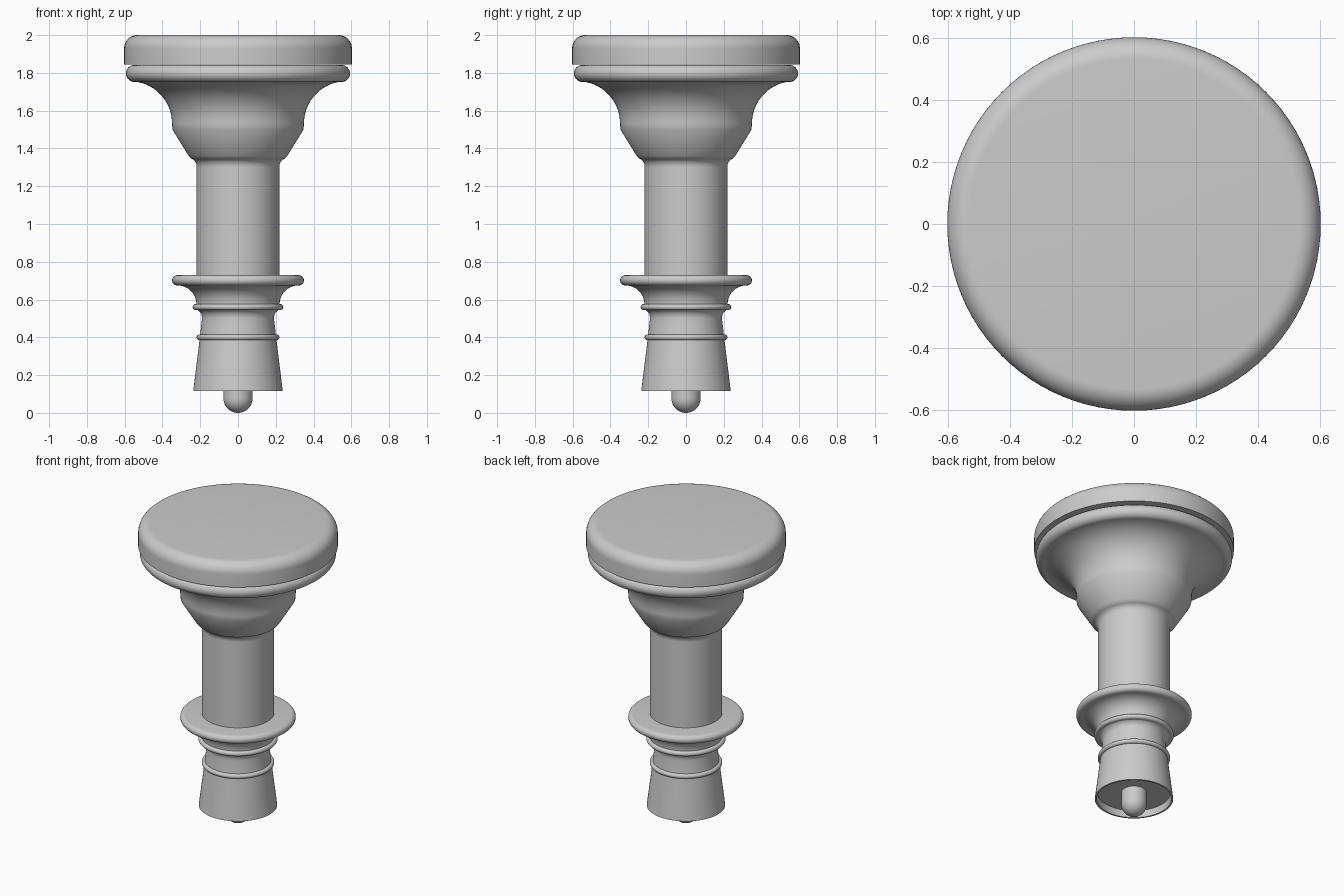
import bpy, bmesh
from math import cos, sin, radians, pi

default = bpy.data.objects.get("Cube")
if default:
    bpy.data.objects.remove(default, do_unlink=True)

grey = bpy.data.materials.new("light_grey")
grey.use_nodes = True
colour = (0.6, 0.6, 0.6, 1)
grey.diffuse_color = colour
grey.node_tree.nodes["Principled BSDF"].inputs["Base Color"].default_value = colour


def arc(r, z, rr, rz, start, end, steps=10):
    """Elliptical arc in the radius/height plane, angles in degrees."""
    angles = [radians(start + (end - start) * i / steps) for i in range(steps + 1)]
    return [(r + rr * cos(a), z + rz * sin(a)) for a in angles]


def lathe(name, profile, segments=96):
    """Spin a closed radius/height profile about the vertical axis."""
    bm = bmesh.new()
    verts = [bm.verts.new((r, 0, z)) for r, z in profile]
    edges = [bm.edges.new(pair) for pair in zip(verts, verts[1:])]
    bmesh.ops.spin(bm, geom=verts + edges, cent=(0, 0, 0), axis=(0, 0, 1),
                   angle=2 * pi, steps=segments, use_merge=True)
    bmesh.ops.remove_doubles(bm, verts=bm.verts, dist=0.00005)
    bmesh.ops.recalc_face_normals(bm, faces=bm.faces)
    mesh = bpy.data.meshes.new(name)
    bm.to_mesh(mesh)
    bm.free()
    mesh.materials.append(grey)
    obj = bpy.data.objects.new(name, mesh)
    bpy.context.collection.objects.link(obj)
    bpy.ops.object.select_all(action='DESELECT')
    obj.select_set(True)
    bpy.context.view_layer.objects.active = obj
    bpy.ops.object.shade_smooth_by_angle(angle=radians(28))
    return obj


# Top disc with a rounded upper edge
lathe("top_cap", [(0, 1.845), (0.603, 1.845)]
      + arc(0.533, 1.93, 0.07, 0.07, 0, 90) + [(0, 2)])

# Rounded ring under the cap
lathe("head_ring", [(0, 1.752), (0.53, 1.752)]
      + arc(0.548, 1.797, 0.045, 0.045, -90, 90, 16) + [(0, 1.842)])

# Head: small fillet, cone, then a concave flare up to the ring
lathe("flared_head", [(0, 1.3)]
      + arc(0.265, 1.305, 0.046, 0.045, 180, 110, 6)
      + [(0.262, 1.362), (0.347, 1.5)]
      + arc(0.57, 1.53, 0.221, 0.225, 180, 97, 16) + [(0, 1.755)])

# Straight shaft
lathe("shaft", [(0, 0.7), (0.219, 0.7), (0.219, 1.345), (0, 1.345)])

# Wide collar and the concave neck below it
lathe("collar", [(0, 0.674), (0.31, 0.674)]
      + arc(0.322, 0.702, 0.027, 0.027, -90, 90, 12) + [(0, 0.731)])
lathe("collar_neck", [(0, 0.56), (0.219, 0.56)]
      + arc(0.32, 0.575, 0.1, 0.1, 180, 90) + [(0, 0.675)])

# Two thin bands
for name, r, z, thick in (("upper_band", 0.224, 0.56, 0.016),
                          ("lower_band", 0.204, 0.4, 0.015)):
    lathe(name, [(0, z - thick)] + arc(r, z, thick, thick, -90, 90) + [(0, z + thick)])

# Tapered socket, hollowed from below
lathe("socket", [(0, 0.16), (0.221, 0.16), (0.226, 0.115), (0.237, 0.115),
                 (0.202, 0.4), (0.191, 0.495)]
      + arc(0.235, 0.505, 0.044, 0.045, 180, 100, 8) + [(0, 0.55)])

# Round-ended pin
lathe("pin", arc(0, 0.077, 0.077, 0.077, -90, 0, 14) + [(0.077, 0.17), (0, 0.17)], 48)
